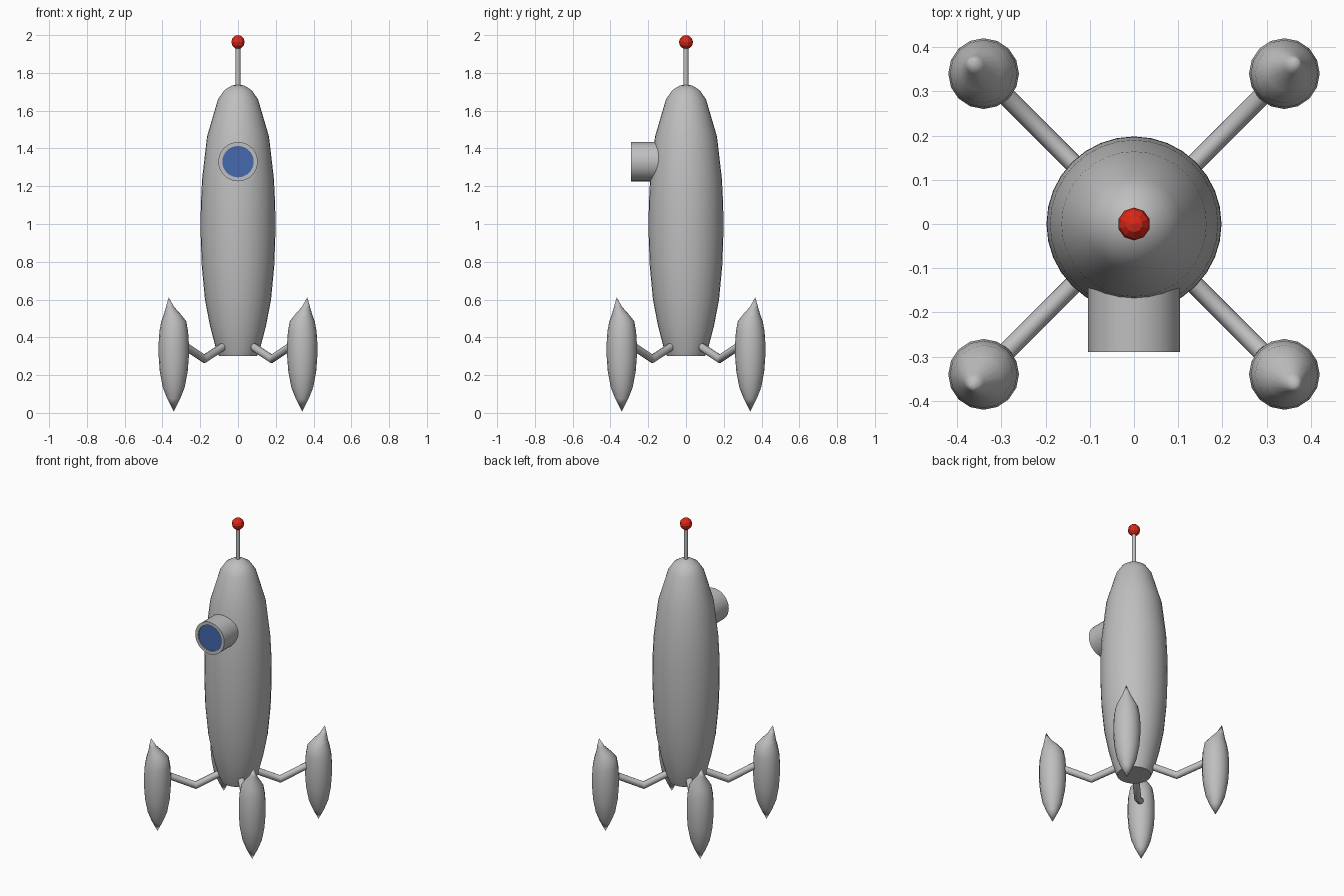
import bpy, bmesh, math
from mathutils import Vector, Matrix

if "Cube" in bpy.data.objects:
    bpy.data.objects.remove(bpy.data.objects["Cube"])


def material(name, rgb):
    m = bpy.data.materials.new(name)
    m.diffuse_color = (*rgb, 1)
    m.use_nodes = True
    m.node_tree.nodes["Principled BSDF"].inputs["Base Color"].default_value = m.diffuse_color
    return m


GREY = material("hull grey", (0.52, 0.52, 0.52))
BLUE = material("window blue", (0.06, 0.14, 0.42))
RED = material("beacon red", (0.72, 0.02, 0.008))


def finish(name, bm, mats, angle=40, rule=None):
    bmesh.ops.recalc_face_normals(bm, faces=bm.faces)
    me = bpy.data.meshes.new(name)
    bm.to_mesh(me)
    bm.free()
    for m in mats:
        me.materials.append(m)
    ob = bpy.data.objects.new(name, me)
    bpy.context.collection.objects.link(ob)
    if rule:
        for p in me.polygons:
            p.material_index = rule(p)
    if angle:
        bpy.ops.object.select_all(action='DESELECT')
        ob.select_set(True)
        bpy.context.view_layer.objects.active = ob
        bpy.ops.object.shade_smooth_by_angle(angle=math.radians(angle))
    return ob


def loft(rings, cap=True):
    """Join a list of point rings; one-point rings become tips."""
    bm = bmesh.new()
    loops = [[bm.verts.new(p) for p in r] for r in rings]
    for a, b in zip(loops, loops[1:]):
        n = max(len(a), len(b))
        for i in range(n):
            j = (i + 1) % n
            if len(a) == 1:
                bm.faces.new((a[0], b[i], b[j]))
            elif len(b) == 1:
                bm.faces.new((a[i], a[j], b[0]))
            else:
                bm.faces.new((a[i], a[j], b[j], b[i]))
    if cap:
        for r in (loops[0], loops[-1]):
            if len(r) > 2:
                bm.faces.new(r)
    return bm


def ring(r, z, n, off=Vector((0, 0, 0))):
    c = Vector((0, 0, z)) + off
    if r == 0:
        return [c]
    return [c + Vector((r * math.cos(t), r * math.sin(t), 0))
            for t in (2 * math.pi * i / n for i in range(n))]


# Hull
hull = [(0.1, 0.3), (0.118, 0.345), (0.148, 0.46), (0.175, 0.6), (0.192, 0.78),
        (0.198, 0.95), (0.197, 1.1), (0.19, 1.24), (0.164, 1.463),
        (0.106, 1.66), (0.074, 1.707), (0.035, 1.732), (0, 1.74)]
finish("hull", loft([ring(r, z, 32) for r, z in hull]), [GREY], 50)

# Antenna with its beacon
finish("antenna", loft([ring(0.013, z, 12) for z in (1.71, 1.95)]), [GREY])
bm = bmesh.new()
bmesh.ops.create_uvsphere(bm, u_segments=10, v_segments=6, radius=0.037,
                          matrix=Matrix.Translation((0, 0, 1.963)))
finish("beacon", bm, [RED], 0)

# Porthole: a short tube with a slightly recessed pane
port = [(0.104, 0.1), (0.104, 0.29), (0.083, 0.29), (0.083, 0.283), (0, 0.283)]
bm = loft([ring(r, z, 32) for r, z in port])
bm.transform(Matrix.Translation((0, 0, 1.33)) @ Matrix.Rotation(math.pi / 2, 4, 'X'))
finish("porthole", bm, [GREY, BLUE], 40,
       lambda p: 1 if len(p.vertices) == 3 else 0)

# Legs: pods with outward-bent tips (radius, height, outward shift) and bent struts
POD = [(0, 0.008, 0), (0.034, 0.075, 0), (0.058, 0.135, 0), (0.074, 0.22, 0),
       (0.08, 0.3, 0), (0.08, 0.37, 0), (0.076, 0.43, 0), (0.066, 0.485, 0),
       (0.046, 0.52, 0.01), (0.021, 0.562, 0.028), (0, 0.612, 0.038)]
STRUT = [(0.09, 0.361), (0.252, 0.286), (0.41, 0.36)]


def strut_rings(radius, n=12):
    rings = []
    for i, (x, z) in enumerate(STRUT):
        # tilt each cross-section square to the strut; the elbow is mitred upright
        a, b = STRUT[max(i - 1, 0)], STRUT[min(i + 1, 2)]
        d = Vector((b[0] - a[0], 0, b[1] - a[1])).normalized()
        up = Vector((-d.z, 0, d.x))
        side = Vector((0, 1, 0))
        k = 1.1 if i == 1 else 1
        rings.append([Vector((x, 0, z)) + radius * (math.cos(t) * side + k * math.sin(t) * up)
                      for t in (2 * math.pi * j / n for j in range(n))])
    return rings


for i, place in enumerate(("back_right", "back_left", "front_left", "front_right")):
    turn = Matrix.Rotation(math.pi / 4 + i * math.pi / 2, 4, 'Z')
    bm = loft([ring(r, z, 16, Vector((0.481 + s, 0, 0))) for r, z, s in POD])
    bm.transform(turn)
    finish(place + "_pod", bm, [GREY], 70)
    bm = loft(strut_rings(0.021))
    bm.transform(turn)
    finish(place + "_strut", bm, [GREY], 60)
